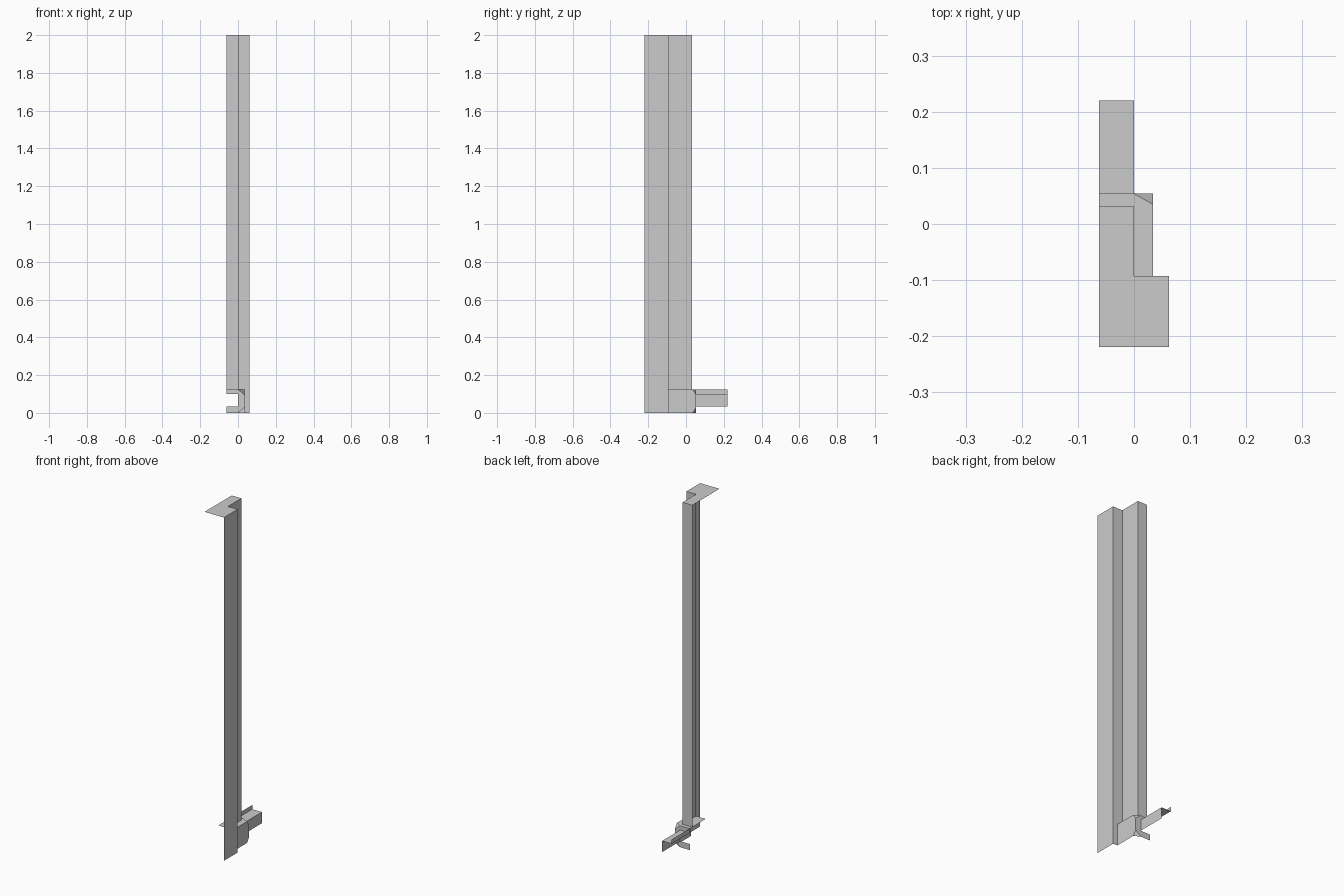
import bpy, bmesh

if "Cube" in bpy.data.objects:
    bpy.data.objects.remove(bpy.data.objects["Cube"])

# Key dimensions of the quarter frame section
X0, XI, XB, X1 = -0.062, 0.0, 0.034, 0.062
Y0, YS, YP, YC, YE, Y1 = -0.219, -0.093, 0.031, 0.035, 0.054, 0.22
H, BH = 2.0, 0.125           # post height, base height
R0, R1 = 0.035, 0.10         # rail bottom and top
C0, C1 = 0.029, 0.096        # corner cut heights


def on_x(x, pts):
    return [(x, y, z) for y, z in pts]


def on_y(y, pts):
    return [(x, y, z) for x, z in pts]


def on_z(z, pts):
    return [(x, y, z) for x, y in pts]


def rect(a0, b0, a1, b1):
    return [(a0, b0), (a1, b0), (a1, b1), (a0, b1)]


def sheet(name, faces):
    """Open flat-faced shell from outward-facing polygons."""
    bm = bmesh.new()
    for f in faces:
        bm.faces.new([bm.verts.new(p) for p in f])
    bmesh.ops.remove_doubles(bm, verts=bm.verts, dist=1e-5)
    me = bpy.data.meshes.new(name)
    bm.to_mesh(me)
    bm.free()
    ob = bpy.data.objects.new(name, me)
    bpy.context.collection.objects.link(ob)
    return ob


# Tall stepped post, open on its two inner sides and underneath
sheet("post", [
    on_x(X1, rect(Y0, 0, YS, H)),
    on_y(YS, [(X1, 0), (XB, 0), (XB, BH), (XI, BH), (XI, H), (X1, H)]),
    on_x(XI, rect(YS, BH, YP, H)),
    on_y(YP, rect(XI, BH, X0, H)),
    on_z(H, [(X0, Y0), (X1, Y0), (X1, YS), (XI, YS), (XI, YP), (X0, YP)]),
])

# Base block with cut corners and a notched end for the rail
top_corner = [(XB, YC, BH), (XB, YE, C1), (XI, YE, BH)]
bottom_corner = [(XI, YE, 0), (XB, YE, C0), (XB, YC, 0)]
sheet("base_block", [
    on_z(BH, [(X0, YS), (XB, YS), (XB, YC), (XI, YE), (X0, YE)]),
    on_x(XB, [(YS, 0), (YC, 0), (YE, C0), (YE, C1), (YC, BH), (YS, BH)]),
    on_y(YE, [(XB, C0), (XI, 0), (X0, 0), (X0, R0), (XI, R0),
              (XI, R1), (X0, R1), (X0, BH), (XI, BH), (XB, C1)]),
    top_corner,
    bottom_corner,
])

# Rail running back from the base, with an upright fin on its inner edge
sheet("rail", [
    on_x(XI, rect(YE, R0, Y1, R1)),
    on_z(R1, rect(X0, YE, XI, Y1)),
    on_x(X0, rect(YE, R1, Y1, BH)),
])
